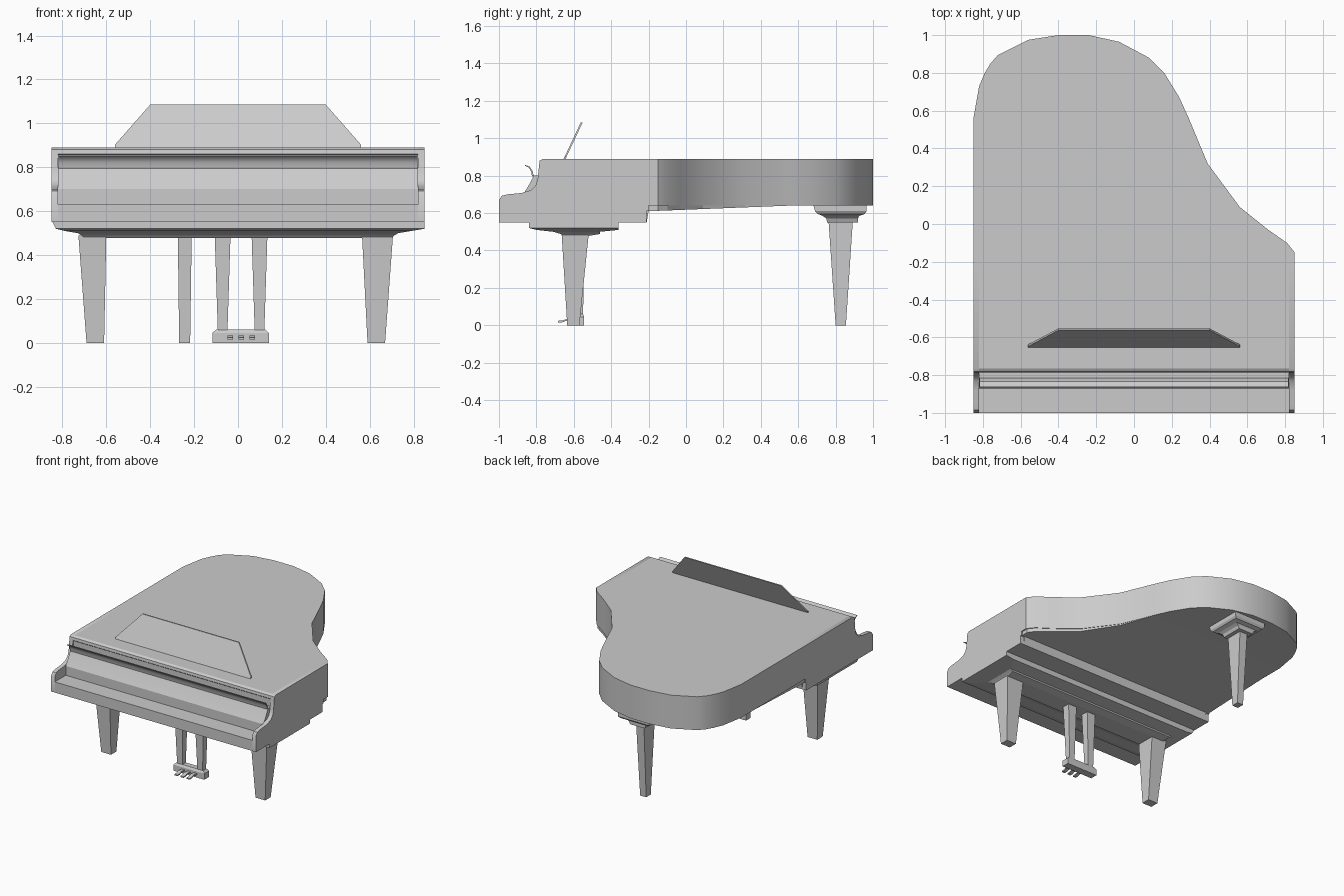
import bpy, bmesh


def finish(name, bm, smooth=None):
    bmesh.ops.recalc_face_normals(bm, faces=bm.faces)
    me = bpy.data.meshes.new(name)
    bm.to_mesh(me)
    bm.free()
    ob = bpy.data.objects.new(name, me)
    bpy.context.collection.objects.link(ob)
    if smooth:
        bpy.ops.object.select_all(action='DESELECT')
        ob.select_set(True)
        bpy.context.view_layer.objects.active = ob
        bpy.ops.object.shade_smooth_by_angle(angle=smooth)
    return ob


def skin(name, rings, smooth=None):
    """Join matching closed rings of points and cap both ends."""
    bm = bmesh.new()
    vs = [[bm.verts.new(p) for p in r] for r in rings]
    n = len(vs[0])
    for a, b in zip(vs, vs[1:]):
        for i in range(n):
            j = (i + 1) % n
            bm.faces.new((a[i], a[j], b[j], b[i]))
    bm.faces.new(vs[0])
    bm.faces.new(vs[-1])
    return finish(name, bm, smooth)


def along_x(name, prof, x0, x1, smooth=None):
    return skin(name, [[(x, y, z) for y, z in prof] for x in (x0, x1)], smooth)


def stack(name, levels):
    """Rectangular sections: (z, x0, x1, y0, y1)."""
    return skin(name, [[(a, c, z), (b, c, z), (b, d, z), (a, d, z)]
                       for z, a, b, c, d in levels])


# rear case with the curved rim
right = [(0.85, -0.2), (0.85, -0.15), (0.81, -0.10), (0.71, -0.03), (0.56, 0.09),
         (0.39, 0.32), (0.29, 0.56)]
tail = [(0.24, 0.67), (0.16, 0.80), (0.08, 0.88), (-0.08, 0.965), (-0.24, 1.0),
        (-0.40, 1.0), (-0.56, 0.975), (-0.72, 0.895), (-0.76, 0.85), (-0.79, 0.80),
        (-0.82, 0.73)]
left = [(-0.85, 0.56), (-0.85, -0.2)]
rim = right + tail + left
skin("curved_case", [[(x, y, z) for x, y in rim] for z in (0.64, 0.89)], 0.6)

# sloping underside
under = [(x * 0.99, y) for x, y in right + left]
skin("underside", [[(x, y, 0.66) for x, y in under],
                   [(x, y, 0.61 + 0.03 * (y + 0.2) / 0.76) for x, y in under]])

# front case between the arms, with key shelf and closed key cover
along_x("front_case", [(-1, 0.55), (-1, 0.63), (-0.87, 0.63), (-0.87, 0.70),
                       (-0.84, 0.75), (-0.815, 0.80), (-0.78, 0.80), (-0.78, 0.855),
                       (-0.785, 0.86), (-0.782, 0.88), (-0.765, 0.89), (-0.2, 0.89),
                       (-0.2, 0.61), (-0.21, 0.55)], -0.82, 0.82, 0.5)
along_x("key_cover_lip", [(-0.815, 0.80), (-0.82, 0.825), (-0.835, 0.848), (-0.862, 0.858),
                          (-0.86, 0.852), (-0.84, 0.842), (-0.828, 0.822), (-0.823, 0.795)],
        -0.818, 0.818, 0.6)

# scrolled side arms
arm = [(-1, 0.55), (-1, 0.67), (-0.985, 0.692), (-0.955, 0.70), (-0.88, 0.707),
       (-0.83, 0.722), (-0.805, 0.745), (-0.793, 0.78), (-0.785, 0.86),
       (-0.782, 0.88), (-0.765, 0.89), (-0.2, 0.89), (-0.2, 0.61), (-0.21, 0.61),
       (-0.21, 0.55)]
for side, x0, x1 in (("left", -0.85, -0.82), ("right", 0.82, 0.85)):
    along_x(side + "_arm", arm, x0, x1, 0.6)

# stepped bed under the keys
stack("key_bed", [(0.56, -0.85, 0.85, -0.84, -0.36), (0.52, -0.83, 0.85, -0.84, -0.36),
                  (0.51, -0.79, 0.79, -0.80, -0.36), (0.50, -0.73, 0.73, -0.71, -0.46),
                  (0.488, -0.71, 0.71, -0.67, -0.46), (0.478, -0.70, 0.70, -0.66, -0.52)])

# music desk leaning backwards
desk = [(-0.56, 0), (0.56, 0), (0.56, 0.015), (0.40, 0.197), (-0.40, 0.197), (-0.56, 0.015)]
skin("music_desk", [[(x, -0.655 + o + h * 0.47, 0.888 + h) for x, h in desk]
                    for o in (0, 0.01)])

# tapered legs
stack("left_front_leg", [(0, -0.69, -0.61, -0.635, -0.57), (0.49, -0.727, -0.60, -0.665, -0.52)])
stack("right_front_leg", [(0, 0.59, 0.67, -0.635, -0.57), (0.49, 0.565, 0.706, -0.665, -0.52)])
stack("back_leg", [(0, -0.268, -0.218, 0.80, 0.855), (0.56, -0.275, -0.21, 0.762, 0.892)])
stack("back_leg_capital", [(0.55, -0.30, -0.18, 0.755, 0.92), (0.572, -0.31, -0.17, 0.75, 0.92),
                           (0.585, -0.33, -0.15, 0.73, 0.925), (0.595, -0.36, -0.12, 0.705, 0.955),
                           (0.61, -0.37, -0.11, 0.69, 0.965), (0.645, -0.37, -0.11, 0.68, 0.965)])

# pedal box, posts and pedals
stack("pedal_box", [(0, -0.117, 0.141, -0.60, -0.545), (0.045, -0.117, 0.141, -0.60, -0.545),
                    (0.06, -0.10, 0.125, -0.59, -0.55)])
for i, c in enumerate((-0.07, 0.098)):
    stack("pedal_post_%d" % (i + 1), [(0.055, c - 0.022, c + 0.022, -0.59, -0.55),
                                      (0.49, c - 0.036, c + 0.036, -0.605, -0.545)])
for i, c in enumerate((-0.035, 0.015, 0.065)):
    along_x("pedal_%d" % (i + 1), [(-0.59, 0.018), (-0.64, 0.024), (-0.66, 0.016), (-0.685, 0.016),
                                   (-0.685, 0.024), (-0.66, 0.026), (-0.64, 0.033), (-0.59, 0.03)],
            c - 0.013, c + 0.013)
